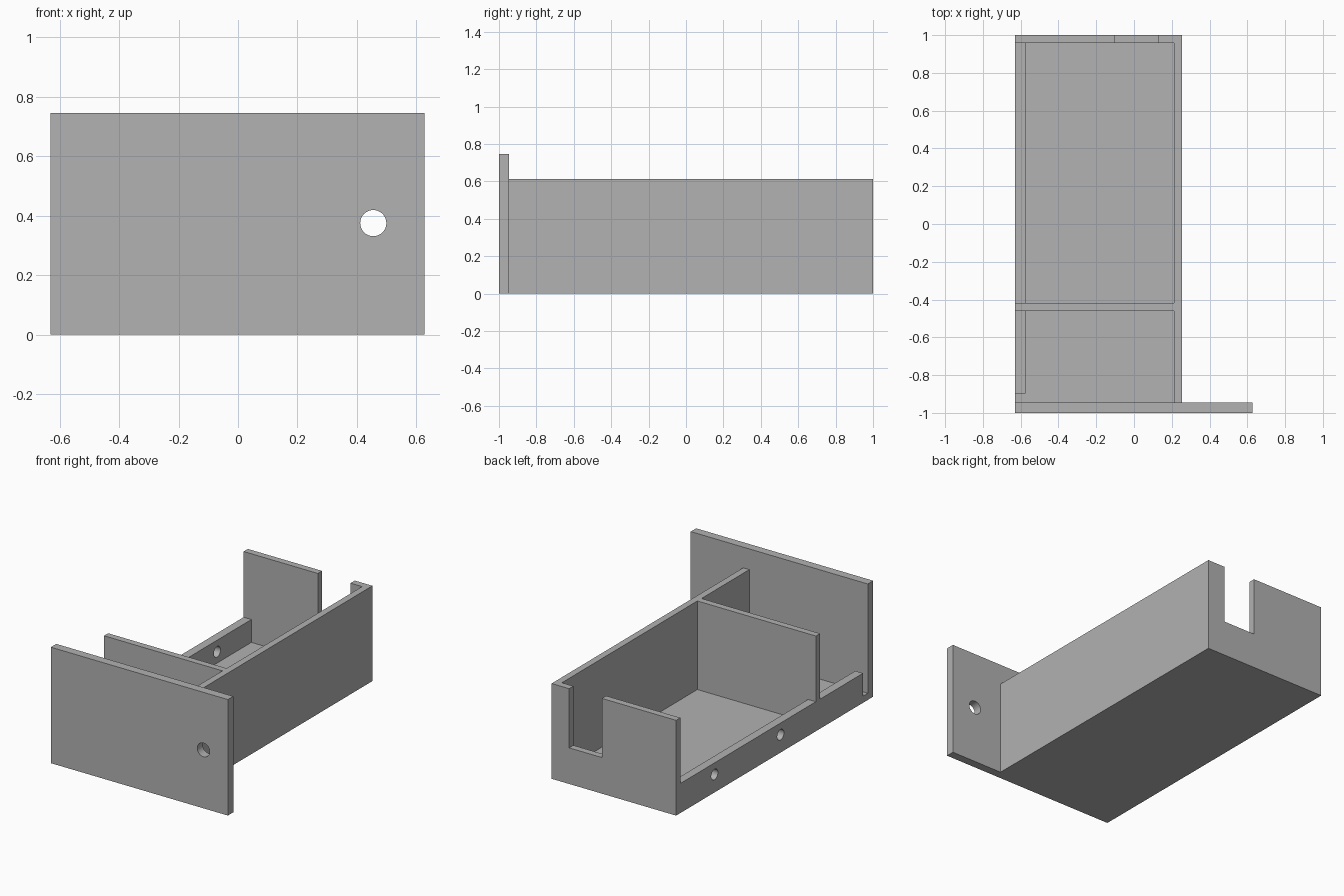
import bpy, math

if "Cube" in bpy.data.objects:
    bpy.data.objects.remove(bpy.data.objects["Cube"])

grey = bpy.data.materials.new("plain grey")
grey.diffuse_color = (0.445, 0.445, 0.445, 1)
grey.use_nodes = True
grey.node_tree.nodes["Principled BSDF"].inputs["Base Color"].default_value = grey.diffuse_color


def box(name, x0, x1, y0, y1, z0, z1):
    bpy.ops.mesh.primitive_cube_add(size=1, location=((x0 + x1) / 2, (y0 + y1) / 2, (z0 + z1) / 2))
    ob = bpy.context.object
    ob.name = name
    ob.scale = (x1 - x0, y1 - y0, z1 - z0)
    bpy.ops.object.transform_apply(location=True, rotation=True, scale=True)
    ob.data.materials.append(grey)
    return ob


def drill(name, radius, loc, rot):
    bpy.ops.mesh.primitive_cylinder_add(vertices=32, radius=radius, depth=0.2, location=loc, rotation=rot)
    ob = bpy.context.object
    ob.name = name
    ob.data.materials.append(grey)
    return ob


def combine(target, tool, operation):
    tool.hide_render = True
    mod = target.modifiers.new(operation.lower(), 'BOOLEAN')
    mod.operation = operation
    mod.solver = 'EXACT'
    mod.object = tool
    bpy.context.view_layer.objects.active = target
    bpy.ops.object.modifier_apply(modifier=mod.name)
    bpy.data.objects.remove(tool)


LEFT, RIGHT, FLOOR, TOP, LOW = -0.63, 0.255, 0.043, 0.612, 0.19
IN_L, IN_R = -0.575, 0.212
FRONT_IN = -0.945

# Solid tray block joined to the wide front plate
tray = box("open_tray", LEFT, RIGHT, -0.97, 1.0, 0, TOP)
combine(tray, box("front_plate", LEFT, 0.628, -1.0, FRONT_IN, 0, 0.745), 'UNION')

# Two compartments, each open on the left above a low wall
for y0, y1 in ((FRONT_IN, -0.46), (-0.418, 0.957)):
    combine(tray, box("compartment", IN_L, IN_R, y0, y1, FLOOR, 1), 'DIFFERENCE')
    combine(tray, box("side_opening", -0.8, -0.3, y0, y1, LOW, 1), 'DIFFERENCE')

# Gap between the low wall and the front plate
combine(tray, box("corner_gap", -0.8, -0.3, FRONT_IN, -0.897, FLOOR, 0.5), 'DIFFERENCE')

# Notch in the back wall
combine(tray, box("back_notch", -0.103, 0.13, 0.9, 1.1, 0.232, 1), 'DIFFERENCE')

# Round holes: front plate and low side wall
combine(tray, drill("front_hole", 0.044, (0.455, -0.97, 0.375), (math.pi / 2, 0, 0)), 'DIFFERENCE')
for y in (0.61, -0.06):
    combine(tray, drill("side_hole", 0.034, (-0.6, y, 0.115), (0, math.pi / 2, 0)), 'DIFFERENCE')

# Smooth only the hole walls
bpy.ops.object.select_all(action='DESELECT')
tray.select_set(True)
bpy.context.view_layer.objects.active = tray
bpy.ops.object.shade_smooth_by_angle(angle=math.radians(30))
